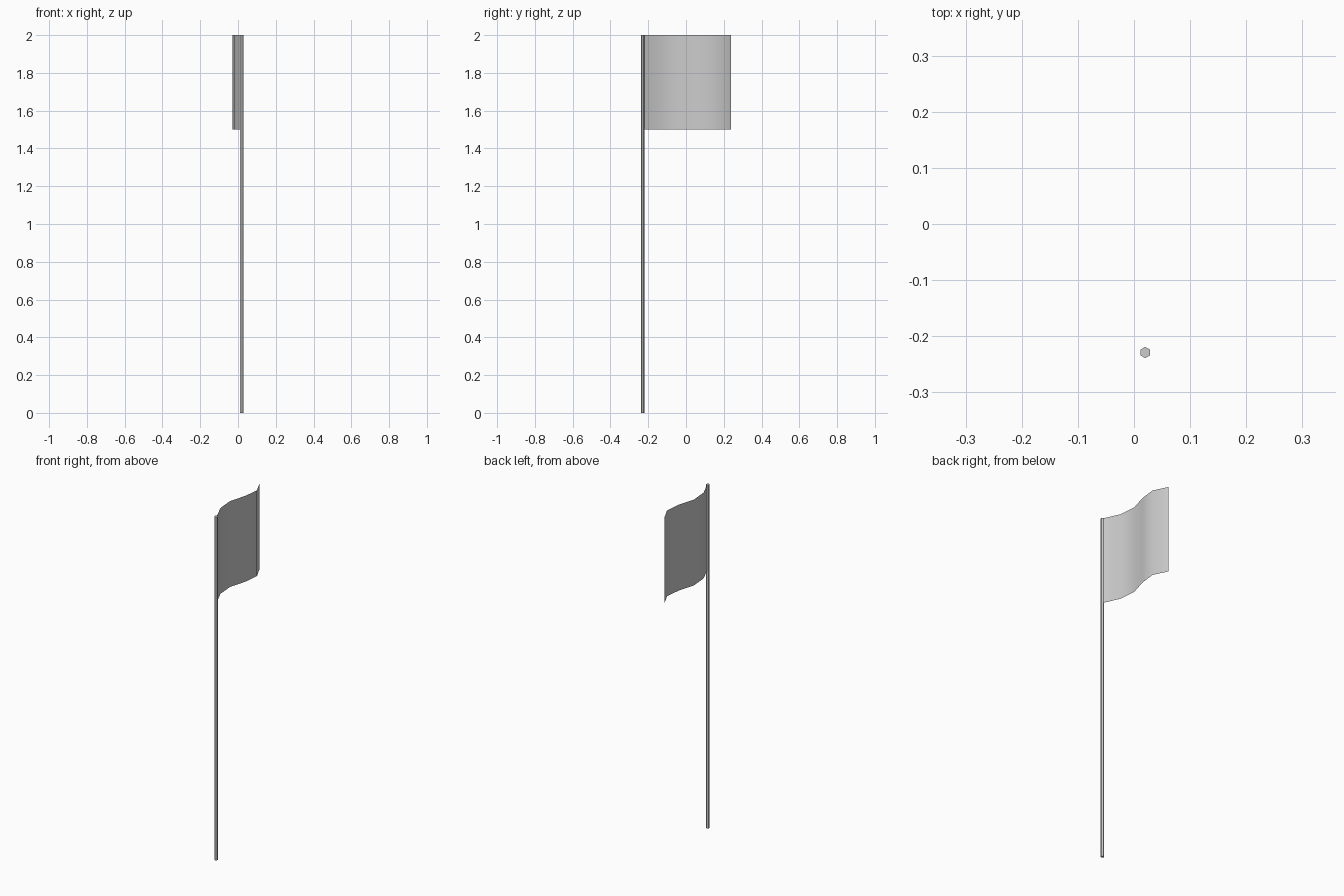
import bpy, math

if "Cube" in bpy.data.objects:
    bpy.data.objects.remove(bpy.data.objects["Cube"])

POLE_X, POLE_Y = 0.02, -0.229
POLE_RADIUS = 0.01
FLAG_BOTTOM, FLAG_TOP = 1.5, 2.0


def select_only(obj):
    bpy.ops.object.select_all(action='DESELECT')
    obj.select_set(True)
    bpy.context.view_layer.objects.active = obj


# Hexagonal pole, corners toward front and back
bpy.ops.mesh.primitive_cylinder_add(vertices=6, radius=POLE_RADIUS, depth=2.0,
                                    location=(POLE_X, POLE_Y, 1.0))
bpy.context.object.name = "pole"

# Rippling cloth: a plan-view wave extruded upward as a single sheet
wave = [(0.021, -0.224), (-0.021, -0.132), (-0.029, -0.03),
        (0.0, 0.068), (0.01, 0.16), (-0.029, 0.239)]
n = len(wave)
verts = [(x, y, z) for z in (FLAG_BOTTOM, FLAG_TOP) for x, y in wave]
faces = [(i, i + 1, n + i + 1, n + i) for i in range(n - 1)]
mesh = bpy.data.meshes.new("flag")
mesh.from_pydata(verts, [], faces)
flag = bpy.data.objects.new("flag", mesh)
bpy.context.collection.objects.link(flag)

# Soft shading across the ripples
select_only(flag)
bpy.ops.object.shade_smooth_by_angle(angle=math.radians(60))
